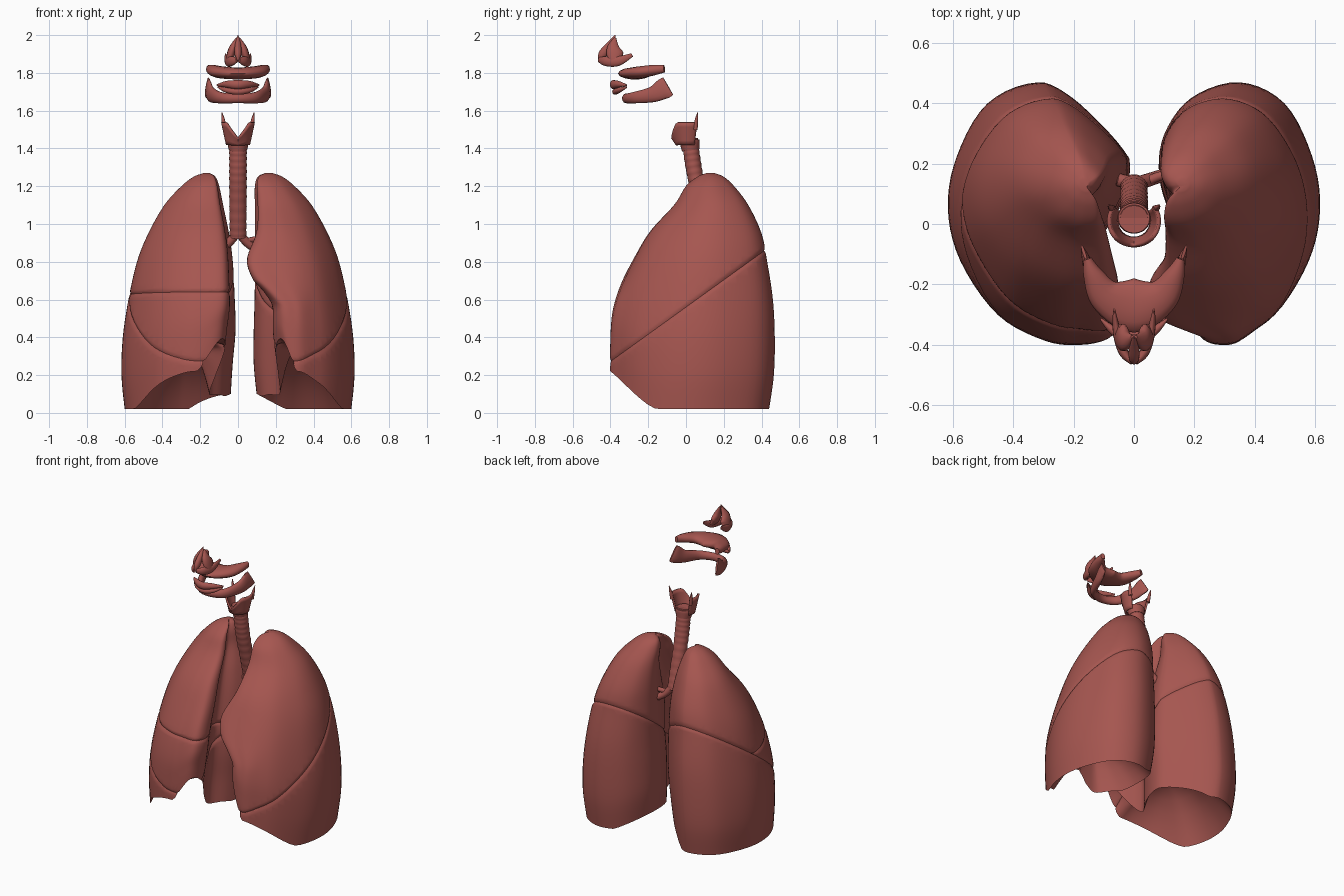
import bpy, bmesh
from math import sin, cos, exp, pi, radians
from mathutils import Vector

if "Cube" in bpy.data.objects:
    bpy.data.objects.remove(bpy.data.objects["Cube"])

tissue = bpy.data.materials.new("tissue_red")
tissue.use_nodes = True
COLOUR = (0.38, 0.093, 0.08, 1)
tissue.diffuse_color = COLOUR
shader = tissue.node_tree.nodes["Principled BSDF"]
shader.inputs["Base Color"].default_value = COLOUR
shader.inputs["Roughness"].default_value = 0.7


def finish(name, bm, sharp=40):
    """Turn a bmesh into a smooth object that keeps its sharp edges."""
    bmesh.ops.recalc_face_normals(bm, faces=bm.faces[:])
    for f in bm.faces:
        f.smooth = True
    for e in bm.edges:
        if len(e.link_faces) == 2 and e.calc_face_angle(0) > radians(sharp):
            e.smooth = False
    mesh = bpy.data.meshes.new(name)
    bm.to_mesh(mesh)
    bm.free()
    mesh.materials.append(tissue)
    obj = bpy.data.objects.new(name, mesh)
    bpy.context.collection.objects.link(obj)
    return obj


def spline(points, steps, closed=False):
    """Catmull-Rom samples through points of any dimension."""
    n = len(points)
    pick = (lambda i: points[i % n]) if closed else (lambda i: points[max(0, min(n - 1, i))])
    out = []
    for i in range(n if closed else n - 1):
        for k in range(steps):
            t = k / steps
            out.append([0.5 * (2 * b + (c - a) * t + (2 * a - 5 * b + 4 * c - d) * t * t
                               + (3 * b - a - 3 * c + d) * t ** 3)
                        for a, b, c, d in zip(pick(i - 1), pick(i), pick(i + 1), pick(i + 2))])
    return out if closed else out + [list(points[-1])]


def loft(rings):
    """Skin closed rings and cap both ends."""
    bm = bmesh.new()
    rows = [[bm.verts.new(p) for p in ring] for ring in rings]
    n = len(rows[0])
    for a, b in zip(rows, rows[1:]):
        for i in range(n):
            j = (i + 1) % n
            bm.faces.new((a[i], a[j], b[j], b[i]))
    bm.faces.new(rows[0])
    bm.faces.new(rows[-1])
    return bm


def tube(name, stations, steps=6, sides=14, up=(0, 0, 1), ripple=0):
    """Sweep an ellipse; each station is x, y, z, side radius, up radius."""
    path = spline(stations, steps)
    rings = []
    for i, s in enumerate(path):
        here = Vector(s[:3])
        along = Vector(path[min(i + 1, len(path) - 1)][:3]) - Vector(path[max(i - 1, 0)][:3])
        side = along.cross(Vector(up)).normalized()
        top = side.cross(along).normalized()
        grow = 1 + ripple * sin(i * pi / 2)
        rings.append([here + (side * cos(a) * s[3] + top * sin(a) * s[4]) * grow
                      for a in (2 * pi * k / sides for k in range(sides))])
    return finish(name, loft(rings), 60)


def mirrored(half):
    """Extend a half path that ends on the centre line to the other side."""
    return half + [(-p[0], *p[1:]) for p in reversed(half[:-1])]


# Lung outline seen from above: (inner to outer, front to back), both 0..1
OUTLINE = spline([(.24, 0), (.45, .015), (.72, .115), (.93, .32), (1, .52), (.95, .72),
                  (.78, .92), (.5, 1), (.2, .94), (.03, .8), (0, .64), (.08, .48),
                  (.2, .36), (.14, .24), (.05, .13), (.09, .03)], 5, True)
# Height, inner edge left, inner edge right, outer edge, front, back
LEVELS = spline([(.02, .1, .04, .6, -.4, .44), (.2, .085, .03, .617, -.4, .465),
                 (.4, .085, .015, .61, -.39, .47), (.6, .09, .02, .58, -.345, .46),
                 (.8, .09, .03, .535, -.265, .43), (.95, .09, .05, .475, -.185, .4),
                 (1.1, .09, .08, .39, -.06, .33), (1.2, .09, .1, .3, 0, .255),
                 (1.25, .105, .12, .235, .06, .2), (1.27, .145, .15, .18, .11, .15)], 5)


def lung(sign):
    rings = []
    for z, in_left, in_right, out, front, back in LEVELS:
        inner = in_left if sign > 0 else in_right
        fade = (1 - (z - .02) / 1.25) ** 2
        ring = []
        for u, v in OUTLINE:
            x = inner + u * (out - inner)
            # rim rises toward the front and the inner side
            lift = .2 * max(0, 1 - v / (.57 - .3 * u)) ** 1.5
            lift += max(0, 1 - u / .3) * (.08 + .2 * max(0, 1 - v / .5))
            height = z + lift * fade
            if sign > 0:  # heart notch, with the lobe bulging inward above it
                notch = max(0, min(1, (.7 - height) / .13))
                x += .11 * notch * max(0, 1 - v / .5) * max(0, 1 - u / .6)
                bulge = exp(-((height - .8) / .12) ** 2)
                x -= .09 * bulge * max(0, 1 - v / .5) * max(0, 1 - u / .5)
            else:  # back of the right lung turns away from the spine
                x += .5 * max(0, v - .7) * max(0, 1 - u / .5) * (out - inner) / .6
            ring.append(Vector((sign * x, front + v * (back - front), height)))
        rings.append(ring)
    # hollow dome under the lung
    rim = rings[0]
    centre = sum(rim, Vector()) / len(rim)
    for s in (.94, .85, .7, .5, .3, .1):
        dome = []
        for p in rim:
            q = centre.lerp(p, s)
            q.z = p.z + (.34 - p.z) * (1 - s ** 2.2)
            dome.append(q)
        rings.insert(0, dome)
    return loft(rings)


def lobe(name, sign, cuts, width=.022, depth=.009):
    """Keep the part of a lung on the positive side of each cut, with rounded rims."""
    bm = lung(sign)
    bmesh.ops.recalc_face_normals(bm, faces=bm.faces[:])
    for point, normal in cuts:
        point, normal = Vector(point), Vector(normal).normalized()
        for shift in (width, width / 2):
            bmesh.ops.bisect_plane(bm, geom=bm.verts[:] + bm.edges[:] + bm.faces[:],
                                   plane_co=point + normal * shift, plane_no=normal)
        cut = bmesh.ops.bisect_plane(bm, geom=bm.verts[:] + bm.edges[:] + bm.faces[:],
                                     plane_co=point, plane_no=normal, clear_inner=True)
        bm.normal_update()
        moves = []
        for v in bm.verts:
            d = (v.co - point).dot(normal)
            if d < width:
                flat = v.normal - normal * v.normal.dot(normal)
                moves.append((v, flat * depth * (1 - max(d, 0) / width) ** 2))
        for v, m in moves:
            v.co -= m
        edges = [g for g in cut["geom_cut"] if isinstance(g, bmesh.types.BMEdge) and g.is_valid]
        bmesh.ops.triangle_fill(bm, use_beauty=True, edges=edges)
        bmesh.ops.recalc_face_normals(bm, faces=bm.faces[:])
    return finish(name, bm)


def flip(cut):
    return cut[0], tuple(-c for c in cut[1])


oblique = ((0, 0, .56), (0, -.72, 1))
level = ((0, 0, .63), (0, .03, 1))
lobe("left_upper_lobe", 1, [oblique])
lobe("left_lower_lobe", 1, [flip(oblique)])
lobe("right_upper_lobe", -1, [oblique, level])
lobe("right_middle_lobe", -1, [oblique, flip(level)])
lobe("right_lower_lobe", -1, [flip(oblique)])

# Windpipe with ridges, and its branches
tube("windpipe", [(0, .02, 1.45, .046, .042), (0, .05, 1.25, .046, .042),
                  (0, .13, .93, .044, .036)], 28, 20, (0, 1, 0), .03)
for side, label in ((1, "left"), (-1, "right")):
    tube(label + "_bronchus", [(0, .13, .96, .024, .024), (side * .06, .15, .89, .022, .022),
                               (side * .15, .18, .84, .02, .02)])
    tube(label + "_upper_branch", [(side * .04, .14, .91, .016, .016),
                                   (side * .09, .16, .92, .015, .015),
                                   (side * .15, .17, .94, .013, .013)])
    tube(label + "_throat_horn", [(side * .07, .05, 1.5, .012, .012),
                                  (side * .078, .055, 1.55, .009, .009),
                                  (side * .085, .062, 1.59, .002, .002)], up=(0, 1, 0))

# Voice box: ring below, notched shield above
tube("voice_box_ring", [(0, .02, 1.45, .052, .05), (0, .02, 1.43, .056, .052),
                        (0, .025, 1.39, .048, .046)], 4, 20, (0, 1, 0))
bm = bmesh.new()
rows = []
for k in range(6):
    t = k / 5
    row = []
    for i in range(25):
        a = radians(-125 + 250 * i / 24)
        top = 1.46 + .08 * min(1, abs(a) / .8)
        radius = .052 + .026 * t
        row.append(bm.verts.new((sin(a) * radius, .01 - cos(a) * radius, 1.42 + (top - 1.42) * t)))
    rows.append(row)
for a, b in zip(rows, rows[1:]):
    for i in range(24):
        bm.faces.new((a[i], a[i + 1], b[i + 1], b[i]))
shield = finish("voice_box_shield", bm)
solid = shield.modifiers.new("thickness", "SOLIDIFY")
solid.thickness = .012

# Jaw band, palate band and lips
tube("jaw_band", mirrored([(.166, -.095, 1.73, .005, .055), (.158, -.12, 1.715, .014, .056),
                           (.14, -.18, 1.685, .02, .042), (.09, -.28, 1.668, .022, .03),
                           (0, -.315, 1.665, .024, .026)]))
tube("palate_band", mirrored([(.155, -.115, 1.822, .014, .02), (.135, -.17, 1.815, .034, .028),
                              (.09, -.24, 1.803, .06, .032), (0, -.27, 1.797, .09, .032)]))
tube("upper_lip", mirrored([(.11, -.315, 1.735, .004, .005), (.06, -.36, 1.74, .016, .018),
                            (0, -.385, 1.738, .018, .024)]))
tube("lower_lip", mirrored([(.105, -.315, 1.725, .004, .005), (.06, -.355, 1.708, .015, .014),
                            (0, -.375, 1.7, .016, .016)]))

# Nose: central ridge, side plates and nostril wings
tube("nose_ridge", [(0, -.375, 2, .002, .003), (0, -.4, 1.95, .016, .02),
                    (0, -.44, 1.9, .018, .024), (0, -.455, 1.865, .008, .01)], up=(0, 1, 0))
for side, label in ((1, "left"), (-1, "right")):
    tube(label + "_nose_plate", [(side * .006, -.375, 1.985, .005, .006),
                                 (side * .028, -.385, 1.93, .02, .035),
                                 (side * .042, -.37, 1.885, .02, .045),
                                 (side * .055, -.345, 1.86, .008, .02)], up=(0, 1, 0))
    tube(label + "_nostril_wing", [(side * .006, -.46, 1.87, .008, .014),
                                   (side * .035, -.425, 1.862, .016, .026),
                                   (side * .056, -.36, 1.862, .014, .026),
                                   (side * .066, -.285, 1.895, .004, .01)])
